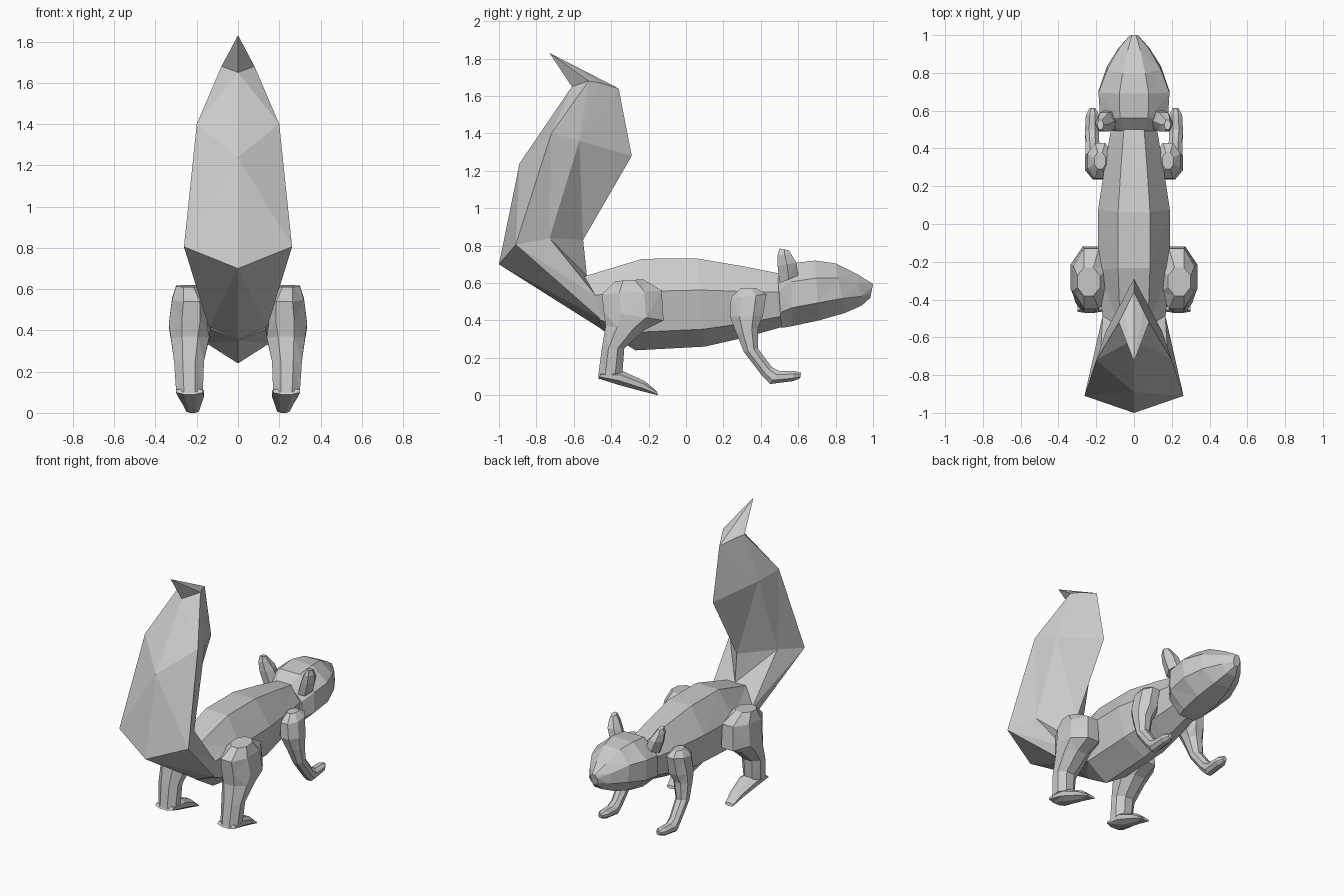
import bpy
import bmesh
from math import sin, cos, tau

default_cube = bpy.data.objects.get("Cube")
if default_cube:
    bpy.data.objects.remove(default_cube, do_unlink=True)

fur = bpy.data.materials.new("grey_fur")
fur.use_nodes = True
fur.diffuse_color = (.6, .6, .6, 1)
fur.node_tree.nodes["Principled BSDF"].inputs["Base Color"].default_value = fur.diffuse_color


def skin_rings(name, rings):
    """Join equal-sized rings of points into a closed, flat-shaded part."""
    mesh = bpy.data.meshes.new(name)
    bm = bmesh.new()
    loops = [[bm.verts.new(point) for point in ring] for ring in rings]
    for lower, upper in zip(loops, loops[1:]):
        for i in range(len(lower)):
            j = (i + 1) % len(lower)
            bm.faces.new((lower[i], lower[j], upper[j], upper[i]))
    bm.faces.new(loops[0])
    bm.faces.new(loops[-1])
    bmesh.ops.remove_doubles(bm, verts=bm.verts, dist=.0005)
    bmesh.ops.triangulate(bm, faces=[f for f in bm.faces if len(f.verts) == 4])
    bmesh.ops.recalc_face_normals(bm, faces=bm.faces)
    bm.to_mesh(mesh)
    bm.free()
    mesh.materials.append(fur)
    part = bpy.data.objects.new(name, mesh)
    bpy.context.scene.collection.objects.link(part)
    return part


def cross_section(start, end, x_range, sides, turn=0, side=1):
    """Polygon spanning start to end in the (y, z) plane, and x_range across."""
    angles = [tau * (i + turn) / sides for i in range(sides)]
    widest = max(sin(a) for a in angles)
    longest = max(cos(a) for a in angles)
    middle = (x_range[0] + x_range[1]) / 2
    half = (x_range[1] - x_range[0]) / 2
    ring = []
    for a in angles:
        blend = (1 - cos(a) / longest) / 2
        y = start[0] + (end[0] - start[0]) * blend
        z = start[1] + (end[1] - start[1]) * blend
        ring.append((side * (middle + half * sin(a) / widest), y, z))
    return ring


def central_part(name, sections, sides, turn=0):
    """Part on the centre line: each section is start, end, half width."""
    rings = [cross_section(start, end, (-width, width), sides, turn)
             for start, end, width in sections]
    return skin_rings(name, rings)


def paired_part(name, sections, sides=8):
    """Part with flat outer, inner, front and back faces, on both sides."""
    for label, side in (("left", -1), ("right", 1)):
        rings = [cross_section(start, end, x_range, sides, .5, side)
                 for start, end, x_range in sections]
        skin_rings(label + "_" + name, rings)


# Body: pointed belly, flattened back
central_part("body", [
    ((-.45, .35), (-.55, .65), .165),
    ((-.27, .24), (-.23, .755), .19),
    ((.1, .26), (.06, .755), .19),
    ((.32, .31), (.3, .71), .155),
    ((.53, .37), (.5, .665), .12),
], sides=7)

# Head with full cheeks, tapering to the nose
central_part("head", [
    ((.51, .36), (.49, .64), .135),
    ((.57, .37), (.56, .705), .18),
    ((.71, .4), (.69, .72), .188),
    ((.85, .44), (.8, .705), .143),
    ((.94, .48), (.92, .645), .08),
    ((.985, .52), (1, .595), .025),
], sides=8, turn=.5)

# Ears: broad leaves leaning outwards
paired_part("ear", [
    ((.5, .6), (.6, .64), (.08, .18)),
    ((.49, .69), (.59, .71), (.11, .205)),
    ((.49, .75), (.565, .75), (.14, .205)),
    ((.5, .785), (.55, .775), (.16, .195)),
], sides=6)

# Hind legs: thigh, shank and long foot
paired_part("hind_leg", [
    ((-.38, .61), (-.23, .62), (.18, .3)),
    ((-.45, .54), (-.13, .56), (.13, .32)),
    ((-.44, .45), (-.12, .4), (.12, .335)),
    ((-.43, .37), (-.22, .35), (.14, .325)),
    ((-.45, .25), (-.33, .25), (.165, .31)),
    ((-.47, .1), (-.34, .12), (.17, .3)),
])
paired_part("hind_foot", [
    ((-.47, .09), (-.45, .12), (.17, .3)),
    ((-.36, .055), (-.34, .13), (.165, .29)),
    ((-.23, .02), (-.22, .075), (.18, .265)),
    ((-.15, 0), (-.155, .02), (.19, .25)),
])

# Forelegs with paws
paired_part("foreleg", [
    ((.29, .57), (.38, .57), (.15, .21)),
    ((.24, .52), (.43, .54), (.115, .245)),
    ((.235, .42), (.41, .42), (.115, .26)),
    ((.27, .33), (.385, .36), (.15, .26)),
    ((.31, .23), (.385, .25), (.175, .258)),
    ((.41, .1), (.46, .15), (.185, .255)),
    ((.45, .06), (.5, .13), (.185, .26)),
    ((.57, .075), (.58, .13), (.185, .255)),
    ((.61, .09), (.615, .12), (.205, .235)),
])


def tail_ring(back, edge, inner, front):
    """Mirrored ring: centre back, side edge, inner edge, centre front."""
    mirrored = [(-x, y, z) for x, y, z in (inner, edge)]
    return [(0, *back), edge, inner, (0, *front), *mirrored]


# Upright bushy tail with a hooked tip
tip = (-.73, 1.83)
skin_rings("tail", [
    tail_ring((-.43, .34), (.14, -.46, .41), (.165, -.48, .53), (-.53, .64)),
    tail_ring((-1, .7), (.262, -.91, .805), (.18, -.73, .84), (-.55, .83)),
    tail_ring((-.89, 1.24), (.2, -.72, 1.4), (.15, -.57, 1.36), (-.29, 1.28)),
    tail_ring((-.61, 1.65), (.08, -.52, 1.68), (.05, -.46, 1.67), (-.36, 1.64)),
    tail_ring(tip, (0, *tip), (0, *tip), tip),
])
